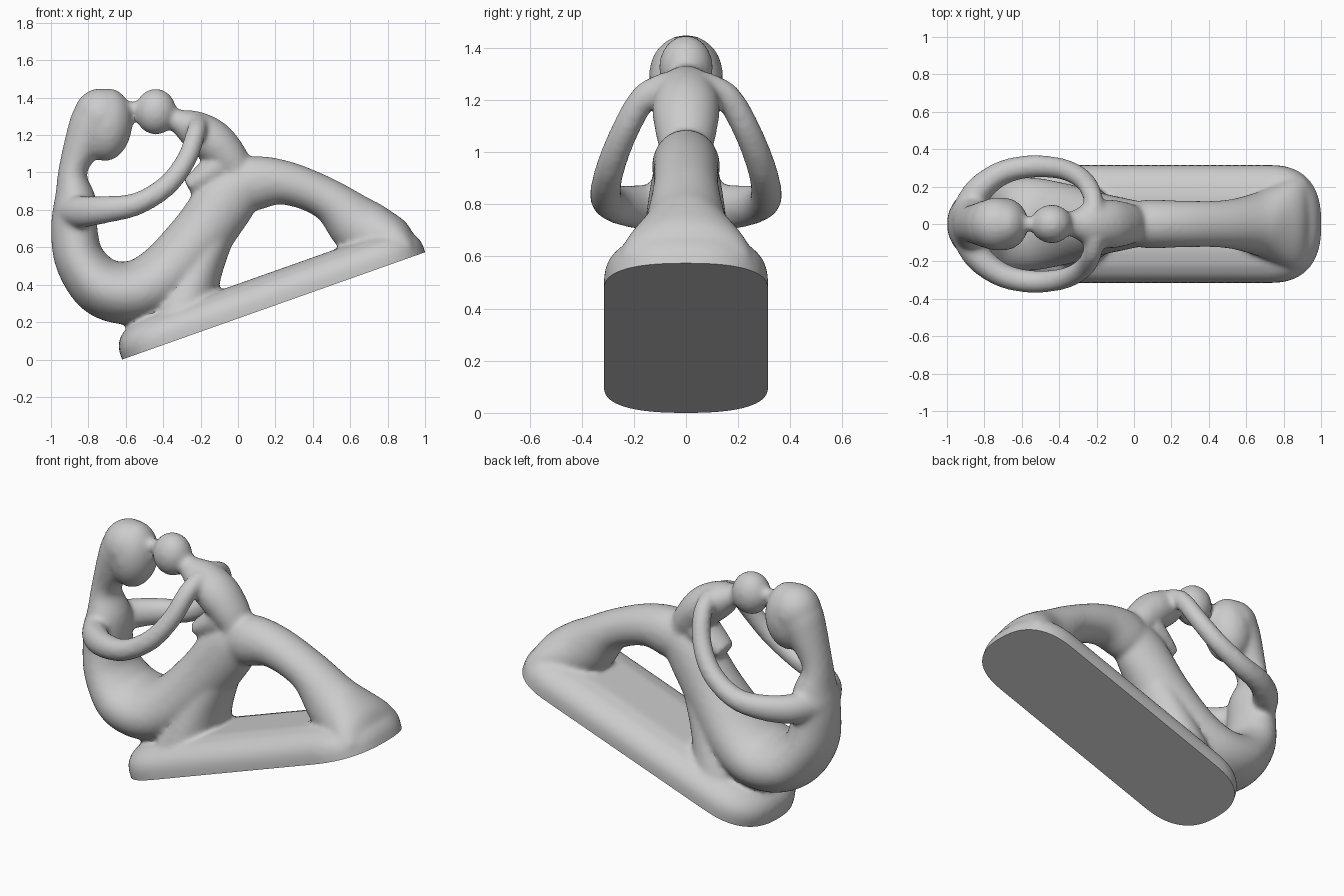
import bpy, bmesh, math
from mathutils import Vector, Matrix

if "Cube" in bpy.data.objects:
    bpy.data.objects.remove(bpy.data.objects["Cube"])

TILT = math.radians(19.5)
U = Vector((math.cos(TILT), 0, math.sin(TILT)))     # along the sloping base
N = Vector((-math.sin(TILT), 0, math.cos(TILT)))    # base normal
P0 = Vector((-0.62, 0, 0.0))                        # low end of the base
parts = []


def finish(name, bm):
    bmesh.ops.recalc_face_normals(bm, faces=bm.faces)
    me = bpy.data.meshes.new(name)
    bm.to_mesh(me)
    bm.free()
    ob = bpy.data.objects.new(name, me)
    bpy.context.collection.objects.link(ob)
    parts.append(ob)


def skin(name, rings):
    """Closed surface through a list of point rings."""
    bm = bmesh.new()
    vs = [[bm.verts.new(p) for p in r] for r in rings]
    n = len(vs[0])
    for a, b in zip(vs, vs[1:]):
        for i in range(n):
            bm.faces.new((a[i], a[(i + 1) % n], b[(i + 1) % n], b[i]))
    bm.faces.new(vs[0])
    bm.faces.new(vs[-1])
    finish(name, bm)


def spline(keys, steps=6):
    """Catmull-Rom through tuples of any length."""
    k = [keys[0]] + keys + [keys[-1]]
    out = []
    for i in range(1, len(k) - 2):
        for s in range(steps):
            t = s / steps
            out.append([0.5 * (2 * b + (c - a) * t + (2 * a - 5 * b + 4 * c - d) * t * t
                               + (3 * b - a - 3 * c + d) * t ** 3)
                        for a, b, c, d in zip(k[i - 1], k[i], k[i + 1], k[i + 2])])
    return out + [list(keys[-1])]


def tube(name, keys, segs=32):
    """keys: x, y, z, radius in the side plane, radius across."""
    pts = spline(keys)
    rings = []
    for i, p in enumerate(pts):
        a, b = pts[max(i - 1, 0)], pts[min(i + 1, len(pts) - 1)]
        t = (Vector(b[:3]) - Vector(a[:3])).normalized()
        n = t.cross(Vector((0, 1, 0))).normalized()
        w = n.cross(t)
        rings.append([Vector(p[:3]) + n * p[3] * math.cos(2 * math.pi * j / segs)
                      + w * p[4] * math.sin(2 * math.pi * j / segs) for j in range(segs)])
    skin(name, rings)


def ellipsoid(name, loc, size, tilt=0.0):
    bm = bmesh.new()
    m = Matrix.Translation(loc) @ Matrix.Rotation(tilt, 4, 'Y') @ Matrix.Diagonal((*size, 1))
    bmesh.ops.create_uvsphere(bm, u_segments=32, v_segments=20, radius=1, matrix=m)
    finish(name, bm)


# Sloping base slab with rounded ends (extends below the cut plane)
def outline(h, inset, length=1.72, half=0.315, rad=0.3):
    ring = []
    for j in range(64):
        a = 2 * math.pi * (j + 0.5) / 64
        c, s = math.cos(a), math.sin(a)
        e = 2 / 2.5
        u = math.copysign(abs(c) ** e * (rad - inset) + length / 2 - rad, c) + length / 2
        y = math.copysign(abs(s) ** e * (half - inset), s)
        ring.append(P0 + U * u + N * h + Vector((0, y, 0)))
    return ring


skin("base", [outline(h, i) for h, i in
              [(-0.04, 0), (0.05, 0), (0.09, 0.012), (0.125, 0.04), (0.155, 0.09), (0.174, 0.17)]])

# Seated body: knee, thighs, hips, back, neck, crown
tube("body", [
    (0.10, 0, 0.96, 0.11, 0.11), (-0.04, 0, 0.875, 0.16, 0.135), (-0.20, 0, 0.66, 0.165, 0.17),
    (-0.38, 0, 0.45, 0.175, 0.22), (-0.55, 0, 0.36, 0.17, 0.25), (-0.72, 0, 0.385, 0.16, 0.245),
    (-0.84, 0, 0.52, 0.135, 0.20), (-0.875, 0, 0.68, 0.125, 0.165), (-0.87, 0, 0.84, 0.115, 0.15),
    (-0.885, 0, 1.0, 0.077, 0.10), (-0.825, 0, 1.16, 0.105, 0.115), (-0.765, 0, 1.27, 0.13, 0.13),
    (-0.73, 0, 1.33, 0.08, 0.09)])

# Flared underside of the thighs, running down into the base
tube("thigh_root", [
    (-0.08, 0, 0.74, 0.09, 0.12), (-0.19, 0, 0.52, 0.12, 0.175),
    (-0.26, 0, 0.36, 0.155, 0.22), (-0.30, 0, 0.24, 0.18, 0.25)])

# Lower leg, flaring into the high end of the base
tube("lower_leg", [
    (-0.04, 0, 0.88, 0.11, 0.11), (0.08, 0, 0.94, 0.145, 0.13), (0.26, 0, 0.943, 0.117, 0.125),
    (0.485, 0, 0.853, 0.113, 0.128), (0.665, 0, 0.70, 0.162, 0.17), (0.83, 0, 0.63, 0.13, 0.24),
    (0.915, 0, 0.59, 0.07, 0.25)])

# Large head
ellipsoid("large_head", (-0.70, 0, 1.255), (0.135, 0.142, 0.195), 0.1)
ellipsoid("crown", (-0.735, 0, 1.30), (0.145, 0.142, 0.15))

# Encircling arms, both sides
for side, s in (("left", 1), ("right", -1)):
    tube(side + "_arm", [(x, s * y, z, r, q) for x, y, z, r, q in [
        (-0.90, 0.05, 0.79, 0.09, 0.085), (-0.83, 0.18, 0.79, 0.085, 0.075),
        (-0.70, 0.275, 0.803, 0.073, 0.065), (-0.54, 0.308, 0.832, 0.061, 0.061),
        (-0.38, 0.293, 0.93, 0.057, 0.057), (-0.275, 0.24, 1.07, 0.054, 0.054),
        (-0.225, 0.16, 1.21, 0.053, 0.053), (-0.21, 0.06, 1.265, 0.05, 0.05)]], 20)

# Small figure: head, torso, feet, link between the heads
ellipsoid("small_head", (-0.44, 0, 1.325), (0.111, 0.104, 0.123))
tube("small_torso", [
    (-0.38, 0, 1.30, 0.05, 0.05), (-0.32, 0, 1.275, 0.065, 0.075), (-0.24, 0, 1.235, 0.1, 0.115),
    (-0.14, 0, 1.17, 0.115, 0.13), (-0.06, 0, 1.09, 0.105, 0.12), (0.0, 0, 1.0, 0.09, 0.1)])
tube("small_feet", [(-0.10, 0, 1.03, 0.09, 0.11), (-0.19, 0, 0.97, 0.07, 0.095),
                    (-0.27, 0, 0.925, 0.045, 0.07)])
tube("head_link", [(-0.64, 0, 1.335, 0.05, 0.05), (-0.555, 0, 1.345, 0.035, 0.04),
                   (-0.48, 0, 1.345, 0.05, 0.05)], 16)

# Fuse the parts into one softly blended sculpture
bpy.ops.object.select_all(action='DESELECT')
for ob in parts:
    ob.select_set(True)
statue = parts[0]
bpy.context.view_layer.objects.active = statue
bpy.ops.object.join()
statue.name = "sculpture"
rm = statue.modifiers.new("fuse", 'REMESH')
rm.mode = 'VOXEL'
rm.voxel_size = 0.014
sm = statue.modifiers.new("blend", 'SMOOTH')
sm.factor = 0.5
sm.iterations = 12
for m in ("fuse", "blend"):
    bpy.ops.object.modifier_apply(modifier=m)

# Flat cut for the underside
bm = bmesh.new()
bm.from_mesh(statue.data)
bmesh.ops.bisect_plane(bm, geom=bm.verts[:] + bm.edges[:] + bm.faces[:],
                       plane_co=P0, plane_no=-N, clear_outer=True)
bmesh.ops.holes_fill(bm, edges=[e for e in bm.edges if e.is_boundary], sides=0)
bmesh.ops.recalc_face_normals(bm, faces=bm.faces)
bm.to_mesh(statue.data)
bm.free()
bpy.ops.object.shade_smooth_by_angle(angle=math.radians(40))
